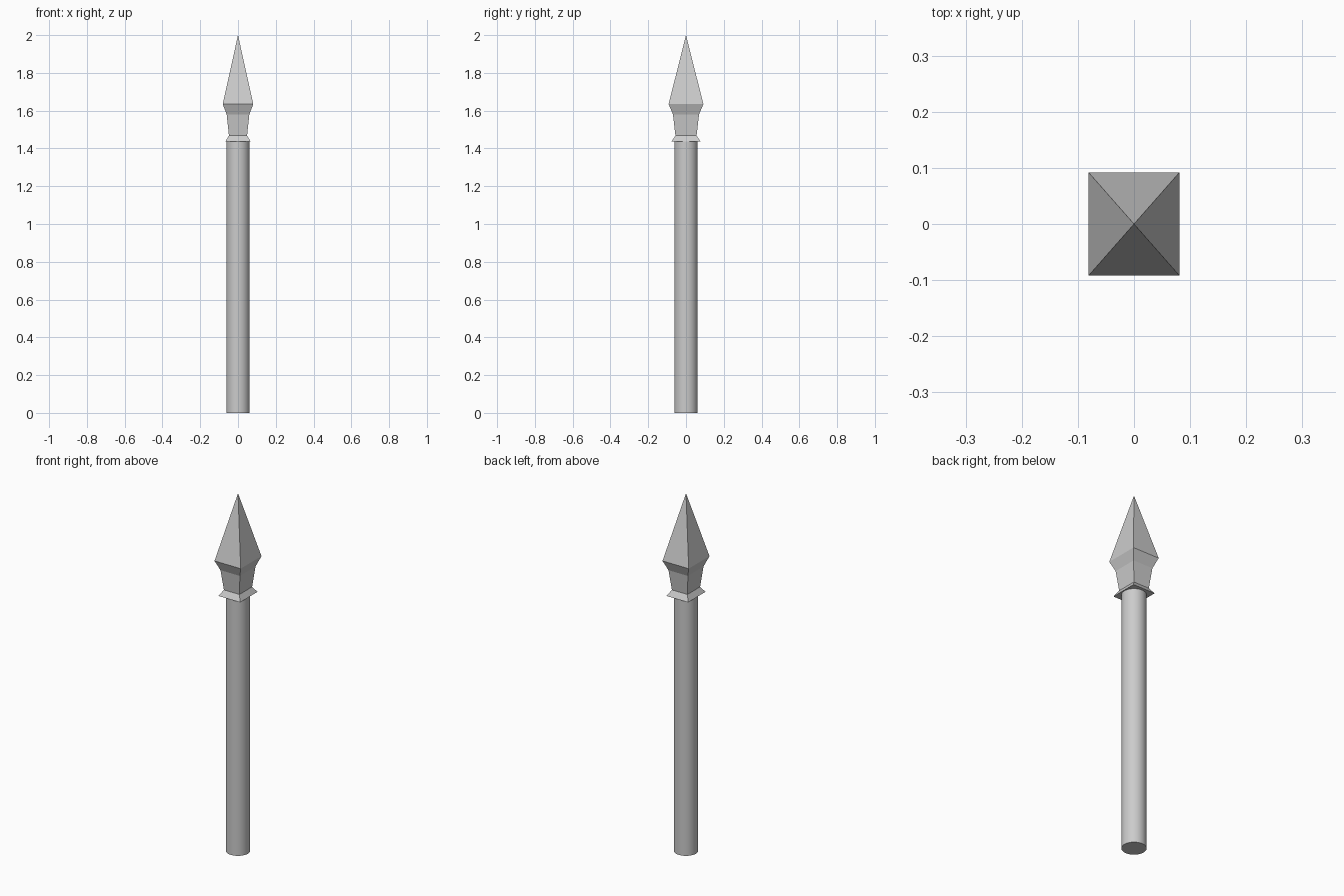
import bpy, bmesh

if "Cube" in bpy.data.objects:
    bpy.data.objects.remove(bpy.data.objects["Cube"])

# Shaft: smooth round pole
SHAFT_TOP = 1.438
bpy.ops.mesh.primitive_cylinder_add(vertices=32, radius=0.062, depth=SHAFT_TOP,
                                    location=(0, 0, SHAFT_TOP / 2))
shaft = bpy.context.object
shaft.name = "shaft"
bpy.ops.object.shade_smooth_by_angle()

# Spearhead: rectangular cross-sections (half x, half y, z) closing to a point
sections = [
    (0.067, 0.077, 1.437),  # flared collar rim
    (0.048, 0.056, 1.468),  # neck
    (0.060, 0.069, 1.580),  # socket top
    (0.081, 0.092, 1.635),  # blade shoulder
]
bm = bmesh.new()
rings = [[bm.verts.new((sx * hx, sy * hy, z))
          for sx, sy in ((-1, -1), (1, -1), (1, 1), (-1, 1))]
         for hx, hy, z in sections]
tip = bm.verts.new((0, 0, 2))
bm.faces.new(rings[0][::-1])
for low, high in zip(rings, rings[1:]):
    for i in range(4):
        j = (i + 1) % 4
        bm.faces.new((low[i], low[j], high[j], high[i]))
for i in range(4):
    bm.faces.new((rings[-1][i], rings[-1][(i + 1) % 4], tip))
mesh = bpy.data.meshes.new("spearhead")
bm.to_mesh(mesh)
bm.free()
bpy.context.collection.objects.link(bpy.data.objects.new("spearhead", mesh))
